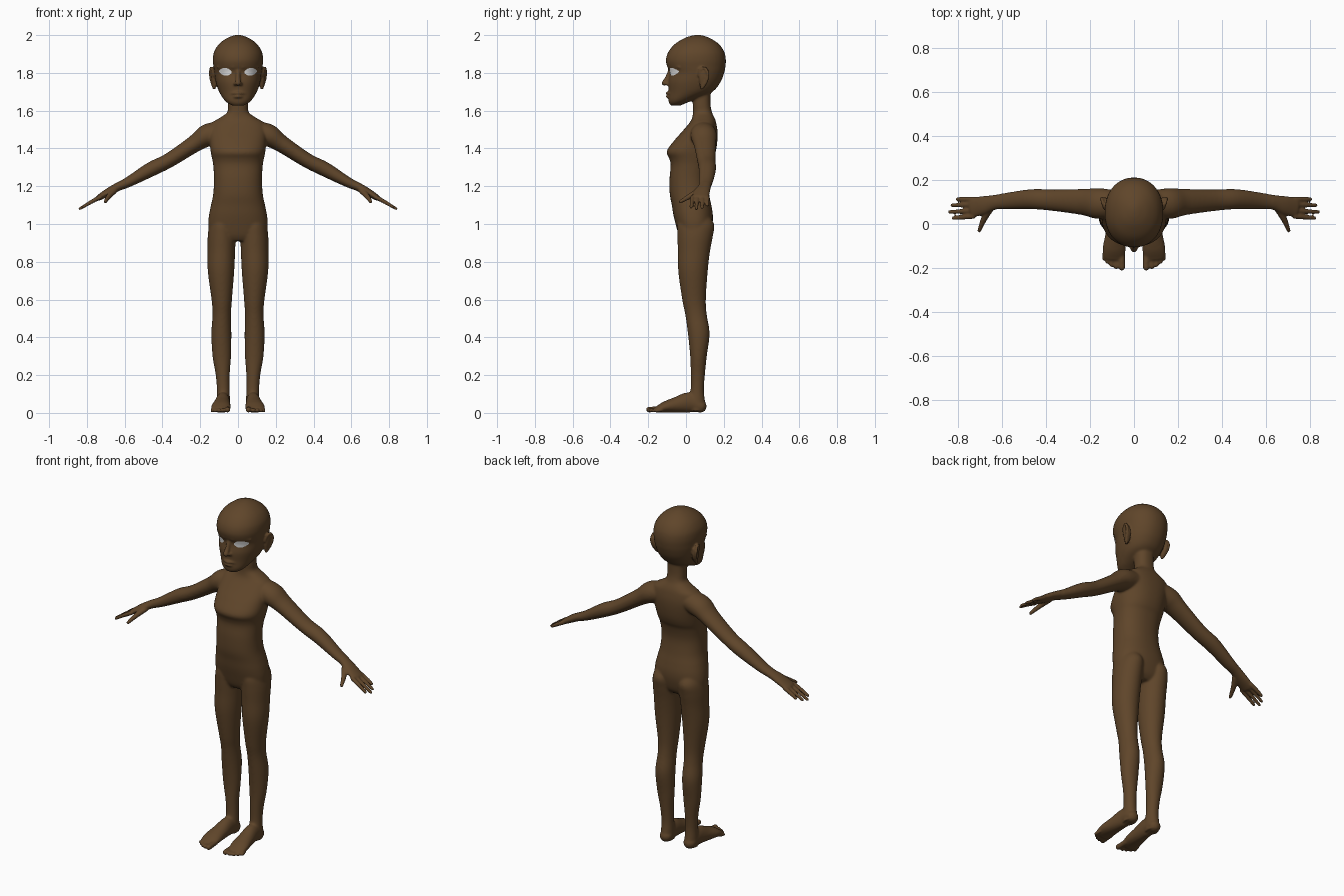
import bpy, bmesh, math
from mathutils import Vector
from mathutils.bvhtree import BVHTree

if "Cube" in bpy.data.objects:
    bpy.data.objects.remove(bpy.data.objects["Cube"])


def material(name, rgb):
    m = bpy.data.materials.new(name)
    m.diffuse_color = (*rgb, 1)
    m.use_nodes = True
    m.node_tree.nodes["Principled BSDF"].inputs["Base Color"].default_value = m.diffuse_color
    return m


brown = material("brown_skin", (0.115, 0.06, 0.023))
white = material("eye_white", (0.8, 0.8, 0.8))


def spline(rows, steps=5):
    """Catmull-Rom interpolation of rows of numbers."""
    out = []
    for i in range(len(rows) - 1):
        a, b, c, d = rows[max(i - 1, 0)], rows[i], rows[i + 1], rows[min(i + 2, len(rows) - 1)]
        for k in range(steps):
            t = k / steps
            out.append([0.5 * (2 * q + (r - p) * t + (2 * p - 5 * q + 4 * r - s) * t * t
                               + (3 * q - p - 3 * r + s) * t ** 3)
                        for p, q, r, s in zip(a, b, c, d)])
    return out + [list(rows[-1])]


def skin(bm, rings):
    """Closed surface through a list of rings of points."""
    vs = [[bm.verts.new(p) for p in ring] for ring in rings]
    n = len(vs[0])
    for a, b in zip(vs, vs[1:]):
        for i in range(n):
            bm.faces.new((a[i], a[(i + 1) % n], b[(i + 1) % n], b[i]))
    bm.faces.new(vs[0][::-1])
    bm.faces.new(vs[-1])


def stack(bm, rows, power=2.0, n=40):
    """Horizontal oval sections: z, centre x, half width, front y, back y."""
    rings = []
    for z, x, w, yf, yb in spline(rows):
        ring = []
        for i in range(n):
            a = 2 * math.pi * i / n
            c, s = math.cos(a), math.sin(a)
            c = math.copysign(abs(c) ** (2 / power), c)
            s = math.copysign(abs(s) ** (2 / power), s)
            ring.append((x + w * c, (yf + yb) / 2 + (yb - yf) / 2 * s, z))
        rings.append(ring)
    skin(bm, rings)


def limb(bm, rows, ref=(0, 1, 0), n=20):
    """Round-ended tube: x, y, z, radius along ref, radius across ref."""
    pts = spline(rows)
    pos = [Vector(p[:3]) for p in pts]
    last = len(pts) - 1
    rings = []
    for i, p in enumerate(pts):
        t = (pos[min(i + 1, last)] - pos[max(i - 1, 0)]).normalized()
        u = Vector(ref) - t * t.dot(Vector(ref))
        u.normalize()
        v = t.cross(u)
        angles = [0]
        if i == 0:
            angles = [-80, -55, -28, 0]
        elif i == last:
            angles = [0, 28, 55, 80]
        for deg in angles:
            k, off = math.cos(math.radians(deg)), math.sin(math.radians(deg)) * min(p[3:])
            rings.append([pos[i] + t * off
                          + u * (p[3] * k * math.cos(2 * math.pi * j / n))
                          + v * (p[4] * k * math.sin(2 * math.pi * j / n)) for j in range(n)])
    skin(bm, rings)


bm = bmesh.new()
X, Z = (1, 0, 0), (0, 0, 1)

# arm and palm
limb(bm, [(.08, .093, 1.49, .06, .055), (.16, .093, 1.47, .07, .06), (.23, .10, 1.425, .06, .046),
          (.365, .108, 1.337, .049, .039), (.46, .113, 1.29, .046, .039), (.575, .105, 1.225, .038, .028),
          (.635, .098, 1.197, .034, .023), (.685, .085, 1.17, .042, .021), (.735, .075, 1.14, .046, .016)], n=28)
# fingers
for base_y, tip_x, tip_y in ((.035, .822, .026), (.061, .838, .055), (.089, .828, .085), (.113, .803, .113)):
    limb(bm, [(.73, base_y, 1.142, .012, .012), (.78, (base_y + tip_y) / 2, 1.115, .0105, .0105),
              (tip_x, tip_y, 1.138 - .56 * (tip_x - .735), .0085, .008)])
# thumb
limb(bm, [(.655, .07, 1.178, .018, .016), (.683, .02, 1.147, .014, .014), (.703, -.03, 1.118, .009, .009)], X)
# leg
stack(bm, [(1.06, .08, .05, -.02, .11), (1.0, .083, .068, -.045, .149), (.94, .086, .074, -.046, .143),
           (.86, .088, .073, -.043, .128), (.75, .09, .07, -.041, .115), (.6, .086, .054, -.02, .105),
           (.52, .086, .049, -.004, .11), (.42, .088, .053, .01, .125), (.3, .086, .049, .022, .11),
           (.2, .081, .037, .025, .1), (.12, .078, .034, .024, .095), (.05, .078, .036, .01, .102),
           (.01, .078, .033, .015, .10)])
# foot
limb(bm, [(.078, .075, .035, .036, .034), (.08, .02, .055, .038, .054), (.085, -.05, .043, .045, .042),
          (.09, -.11, .031, .052, .030), (.092, -.15, .019, .049, .018)], X, 28)
# toes
for x, tip_y, r in ((.055, -.197, .015), (.081, -.195, .011), (.102, -.186, .0105),
                    (.121, -.172, .010), (.137, -.157, .009)):
    limb(bm, [(x * .95 + .004, -.13, r + .006, r, r), (x, tip_y, r + .002, r, r)], X)
# ear: inner plate and rim
limb(bm, [(.124, .088, 1.735, .016, .012), (.13, .095, 1.77, .026, .013), (.134, .098, 1.805, .022, .012)])
limb(bm, [(.128, .07, 1.785, .008, .008), (.135, .076, 1.815, .008, .008), (.143, .10, 1.825, .008, .008),
          (.147, .116, 1.795, .008, .008), (.14, .108, 1.755, .008, .008), (.126, .085, 1.72, .009, .009)], X)
# brow and nostril
limb(bm, [(.025, -.09, 1.832, .009, .009), (.067, -.07, 1.84, .011, .010), (.105, -.034, 1.83, .008, .008)], Z)
limb(bm, [(.013, -.09, 1.742, .010, .010), (.014, -.104, 1.742, .009, .009)], X)

# mirror all side parts to the other side
dup = bmesh.ops.duplicate(bm, geom=bm.verts[:] + bm.edges[:] + bm.faces[:])["geom"]
bmesh.ops.scale(bm, vec=(-1, 1, 1), verts=[g for g in dup if isinstance(g, bmesh.types.BMVert)])

# torso and neck
stack(bm, [(.91, 0, .10, -.02, .10), (.94, 0, .148, -.038, .125), (1.0, 0, .157, -.055, .14),
           (1.05, 0, .153, -.067, .142), (1.1, 0, .143, -.075, .134), (1.16, 0, .131, -.086, .122),
           (1.24, 0, .127, -.087, .115), (1.31, 0, .131, -.081, .128), (1.345, 0, .137, -.088, .145),
           (1.385, 0, .145, -.102, .158), (1.44, 0, .15, -.064, .166), (1.49, 0, .152, -.02, .167),
           (1.535, 0, .138, .018, .16), (1.56, 0, .10, .032, .152), (1.59, 0, .058, .037, .138),
           (1.63, 0, .053, .036, .13), (1.69, 0, .052, .035, .13)], 2.3, 56)
# head
stack(bm, [(1.627, 0, .03, -.08, -.03), (1.64, 0, .054, -.089, 0), (1.66, 0, .075, -.093, .05),
           (1.70, 0, .10, -.092, .14), (1.75, 0, .117, -.094, .182), (1.80, 0, .125, -.086, .202),
           (1.835, 0, .13, -.10, .209), (1.87, 0, .133, -.106, .211), (1.91, 0, .127, -.094, .203),
           (1.95, 0, .103, -.062, .177), (1.98, 0, .066, -.016, .135), (1.995, 0, .032, .022, .10),
           (2.001, 0, .01, .055, .075)], 2.15, 56)
# nose and lips
limb(bm, [(0, -.08, 1.82, .012, .012), (0, -.098, 1.775, .012, .012), (0, -.115, 1.746, .016, .014)], X)
for z, w in ((1.693, .037), (1.675, .03)):
    limb(bm, [(-w, -.083, z - .002, .004, .005), (0, -.097, z, .008, .010), (w, -.083, z - .002, .004, .005)], Z)

bmesh.ops.recalc_face_normals(bm, faces=bm.faces[:])
mesh = bpy.data.meshes.new("body")
bm.to_mesh(mesh)
bm.free()
body = bpy.data.objects.new("body", mesh)
bpy.context.collection.objects.link(body)

# fuse all parts into one skin
fuse = body.modifiers.new("fuse", "REMESH")
fuse.mode = "VOXEL"
fuse.voxel_size = 0.0055
dg = bpy.context.evaluated_depsgraph_get()
fused = bpy.data.meshes.new_from_object(body.evaluated_get(dg))
body.modifiers.clear()
body.data = fused
fused.materials.clear()
fused.materials.append(brown)
fused.shade_smooth()

# blend the joins strongly on the body, lightly on face, hands and feet
group = body.vertex_groups.new(name="blend")
fine, broad = [], []
for v in fused.vertices:
    x, y, z = abs(v.co.x), v.co.y, v.co.z
    detail = x > .63 or z < .06 or (z > 1.6 and (y < 0 or x > .1))
    (fine if detail else broad).append(v.index)
group.add(fine, 0.2, "REPLACE")
group.add(broad, 1.0, "REPLACE")
blend = body.modifiers.new("blend", "SMOOTH")
blend.factor = 0.5
blend.iterations = 14
blend.vertex_group = "blend"

# eyes: thin almond plates laid on the face
bpy.context.view_layer.update()
tree = BVHTree.FromObject(body, bpy.context.evaluated_depsgraph_get())
for name, side in (("left_eye", 1), ("right_eye", -1)):
    bm = bmesh.new()
    bmesh.ops.create_circle(bm, cap_ends=True, cap_tris=True, segments=32, radius=1)
    bmesh.ops.subdivide_edges(bm, edges=bm.edges[:], cuts=3, use_grid_fill=True)
    for v in bm.verts:
        a, b = v.co.x, v.co.y
        x = side * (.067 + .034 * a)
        z = 1.806 + .021 * b * (1 - .35 * a * a) + .003 * a
        hit = tree.ray_cast(Vector((x, -1, z)), Vector((0, 1, 0)))[0]
        y = hit.y if hit else -.06
        v.co = (x, y - .003 - .003 * max(0, 1 - a * a - b * b), z)
    bmesh.ops.recalc_face_normals(bm, faces=bm.faces[:])
    if sum(f.normal.y for f in bm.faces) > 0:
        bmesh.ops.reverse_faces(bm, faces=bm.faces[:])
    eye = bpy.data.meshes.new(name)
    bm.to_mesh(eye)
    bm.free()
    eye.materials.append(white)
    eye.shade_smooth()
    bpy.context.collection.objects.link(bpy.data.objects.new(name, eye))
